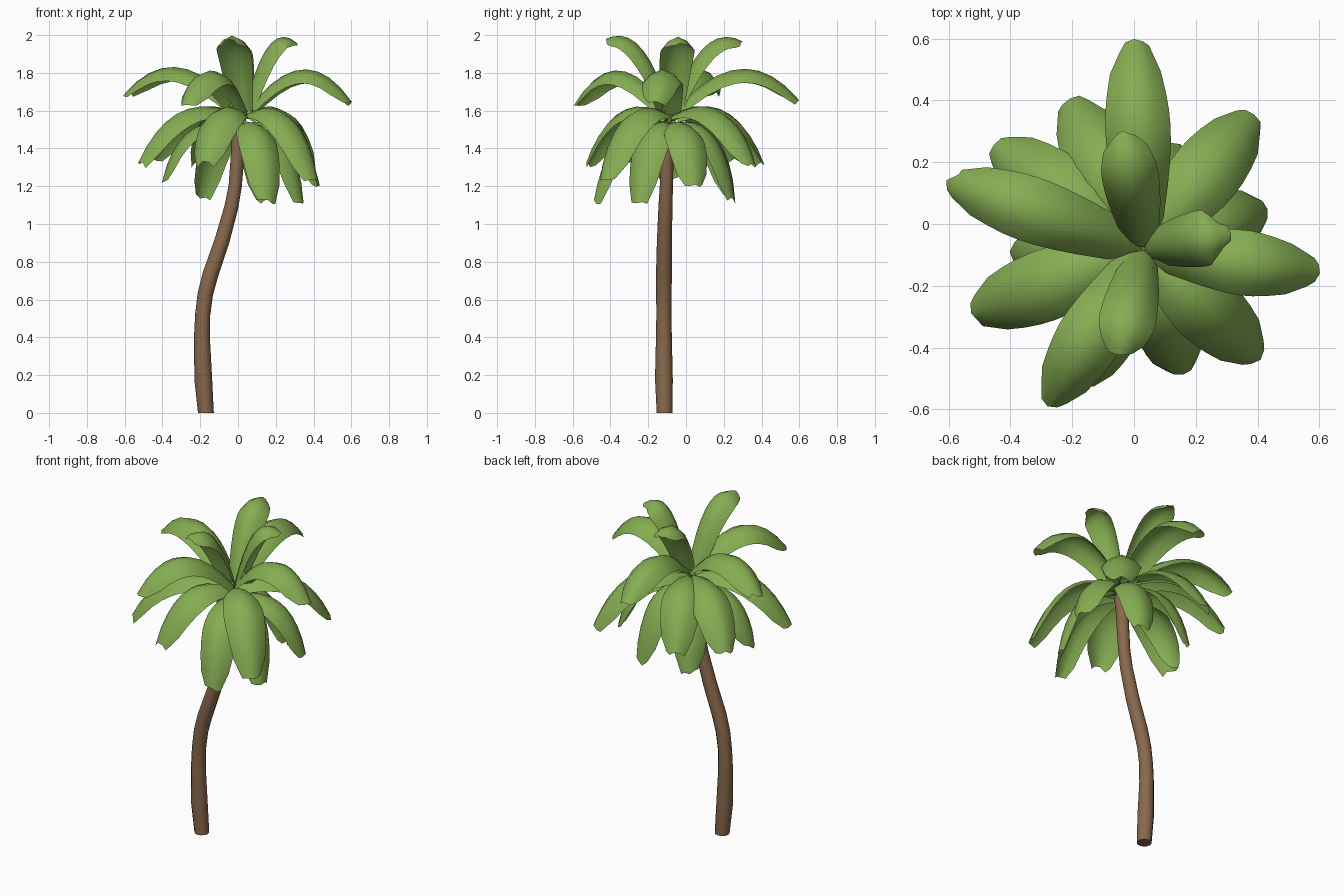
import bpy, bmesh, math, random
from mathutils import Vector

if "Cube" in bpy.data.objects:
    bpy.data.objects.remove(bpy.data.objects["Cube"])

random.seed(4)


def material(name, rgb):
    m = bpy.data.materials.new(name)
    m.diffuse_color = (*rgb, 1)
    m.use_nodes = True
    m.node_tree.nodes["Principled BSDF"].inputs["Base Color"].default_value = m.diffuse_color
    return m


leaf_green = material("leaf green", (0.235, 0.42, 0.085))
bark_brown = material("bark brown", (0.25, 0.14, 0.073))


def finish(bm, name, mat, angle):
    me = bpy.data.meshes.new(name)
    bm.to_mesh(me)
    bm.free()
    me.materials.append(mat)
    ob = bpy.data.objects.new(name, me)
    bpy.context.collection.objects.link(ob)
    bpy.ops.object.select_all(action='DESELECT')
    ob.select_set(True)
    bpy.context.view_layer.objects.active = ob
    bpy.ops.object.shade_smooth_by_angle(angle=math.radians(angle))
    return ob


# Curved trunk: x, y, z, radius along the path
path = [(-0.17, -0.113, 0, 0.042), (-0.184, -0.117, 0.18, 0.047),
        (-0.191, -0.117, 0.40, 0.042), (-0.187, -0.117, 0.52, 0.040),
        (-0.173, -0.117, 0.63, 0.041), (-0.147, -0.117, 0.73, 0.042),
        (-0.085, -0.114, 0.91, 0.040), (-0.035, -0.109, 1.09, 0.037),
        (-0.015, -0.104, 1.2, 0.035), (-0.003, -0.102, 1.35, 0.036),
        (0.002, -0.102, 1.45, 0.037), (0.015, -0.100, 1.54, 0.040)]
bm = bmesh.new()
SIDES = 12
rings = []
for i, (x, y, z, r) in enumerate(path):
    a = Vector(path[max(i - 1, 0)][:3])
    b = Vector(path[min(i + 1, len(path) - 1)][:3])
    t = (b - a).normalized() if i else Vector((0, 0, 1))
    u = Vector((0, 1, 0)).cross(t).normalized()
    v = t.cross(u)
    rings.append([bm.verts.new(Vector((x, y, z)) + r * (u * math.cos(k * math.tau / SIDES)
                  + v * math.sin(k * math.tau / SIDES))) for k in range(SIDES)])
for lo, hi in zip(rings, rings[1:]):
    for k in range(SIDES):
        n = (k + 1) % SIDES
        bm.faces.new((lo[k], lo[n], hi[n], hi[k]))
bm.faces.new(rings[0][::-1])
bm.faces.new(rings[-1])
bmesh.ops.recalc_face_normals(bm, faces=bm.faces)
finish(bm, "trunk", bark_brown, 50)


# One frond: an arched blade swept along a bezier from the crown to its tip
def frond(name, tip, base_z, ctrl_frac, ctrl_z, half_width, base_w, arch, rows=9):
    hub = Vector((0.03, -0.08, base_z))
    tip = Vector(tip)
    flat = Vector((tip.x - hub.x, tip.y - hub.y, 0))
    start = hub + flat.normalized() * 0.005
    ctrl = hub + flat * ctrl_frac
    ctrl.z = ctrl_z
    side = Vector((0, 0, 1)).cross(flat).normalized()
    bm = bmesh.new()
    grid = []
    for i in range(rows + 1):
        t = i / rows
        p = start * (1 - t) ** 2 + ctrl * (2 * t * (1 - t)) + tip * t * t
        tan = ((ctrl - start) * (1 - t) + (tip - ctrl) * t).normalized()
        up = tan.cross(side).normalized()
        low = base_w if t < 0.5 else 0.3
        swell = math.sin(math.pi * min(1, t * 0.86 + 0.03)) ** 0.75
        w = half_width * (low + (1 - low) * swell)
        if i == rows:
            w = half_width * 0.45
        row = []
        for s in (-1, -0.6, 0, 0.6, 1):
            q = p + side * (s * w) - up * (arch * w * s * s)
            if i == rows:                      # slightly ragged end
                q += tan * random.uniform(-0.025, 0.012)
            row.append(bm.verts.new(q))
        grid.append(row)
    for a, b in zip(grid, grid[1:]):           # wound so the upper side faces out
        for k in range(4):
            bm.faces.new((a[k], b[k], b[k + 1], a[k + 1]))
    finish(bm, name, leaf_green, 60)


# Tiers: name, base height, control fraction and height, half width, base width, arch, tips
tiers = [
    ("upright_frond", 1.60, 0.42, 2.10, 0.092, 0.55, 0.75,
     [(-0.04, 0.31, 1.96), (0.31, -0.03, 1.96), (-0.05, -0.44, 1.97)]),
    ("arching_frond", 1.58, 0.55, 2.02, 0.106, 0.42, 0.7,
     [(0.0, 0.595, 1.66), (0.60, -0.16, 1.65), (-0.28, -0.59, 1.63), (-0.60, 0.14, 1.69)]),
    ("spreading_frond", 1.57, 0.66, 1.75, 0.116, 0.35, 0.62,
     [(0.39, 0.355, 1.32), (0.41, -0.44, 1.23), (-0.19, -0.53, 1.31),
      (-0.53, -0.29, 1.32), (-0.46, 0.26, 1.33), (-0.21, 0.41, 1.32)]),
    ("hanging_frond", 1.53, 0.80, 1.61, 0.106, 0.3, 0.55,
     [(0.16, -0.49, 1.11), (0.435, 0.05, 1.19), (0.34, -0.26, 1.12),
      (-0.40, -0.09, 1.23), (-0.20, 0.25, 1.14), (0.15, 0.26, 1.12)]),
]
for name, bz, cf, cz, hw, bw, arch, tips in tiers:
    for n, tip in enumerate(tips, 1):
        frond(f"{name}_{n}", tip, bz, cf, cz, hw, bw, arch)
